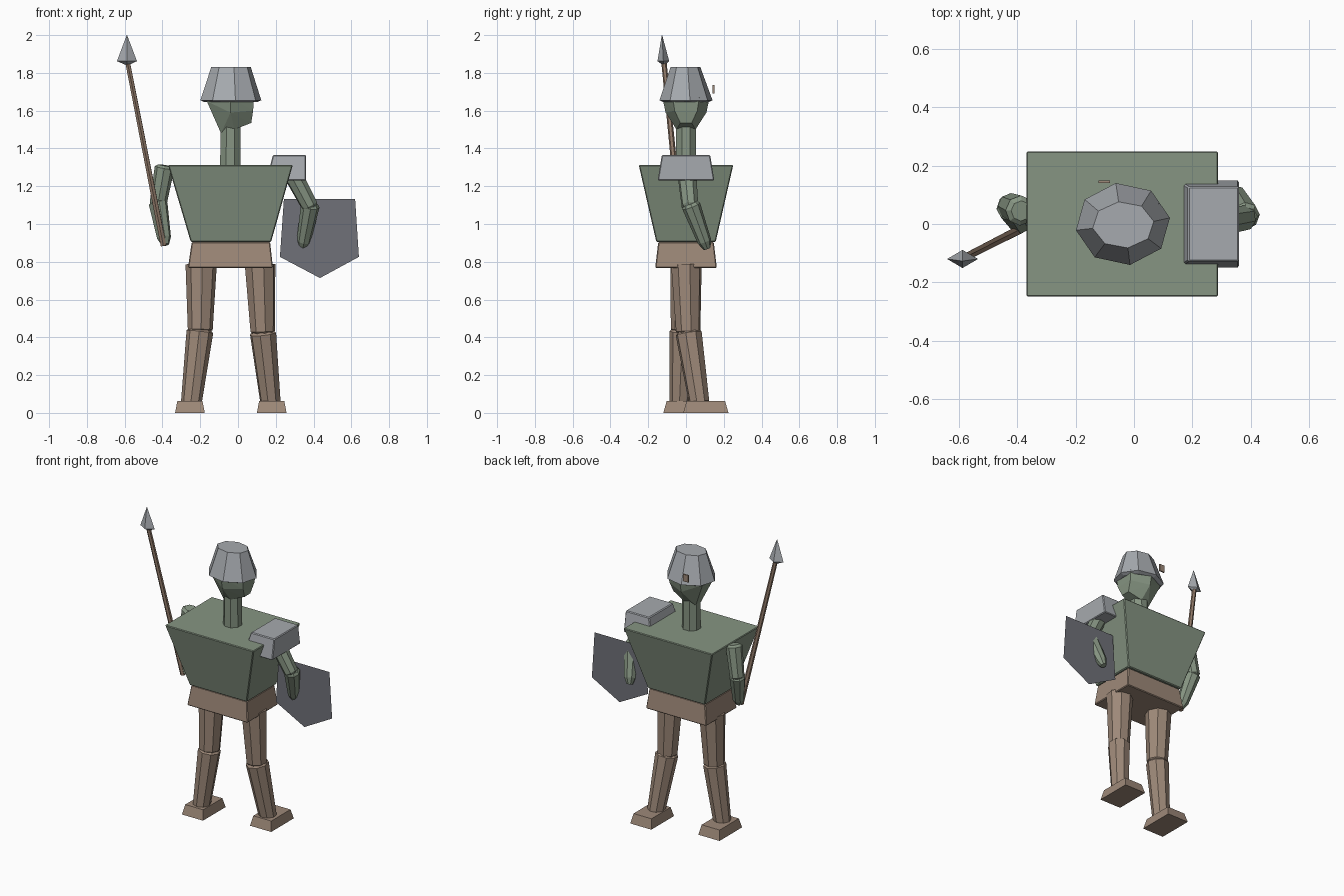
import bpy, bmesh, math
from mathutils import Vector

if "Cube" in bpy.data.objects:
    bpy.data.objects.remove(bpy.data.objects["Cube"])


def material(name, color):
    m = bpy.data.materials.new(name)
    m.diffuse_color = (*color, 1)
    m.use_nodes = True
    m.node_tree.nodes["Principled BSDF"].inputs["Base Color"].default_value = m.diffuse_color
    return m


GREEN = material("green_skin", (0.24, 0.30, 0.225))
BROWN = material("brown_leather", (0.34, 0.25, 0.19))
WOOD = material("wood", (0.29, 0.20, 0.145))
STEEL = material("light_steel", (0.38, 0.40, 0.425))
DARK = material("dark_steel", (0.16, 0.165, 0.19))


def finish(bm, name, mat, bevel=0):
    bmesh.ops.recalc_face_normals(bm, faces=bm.faces)
    me = bpy.data.meshes.new(name)
    bm.to_mesh(me)
    bm.free()
    me.materials.append(mat)
    ob = bpy.data.objects.new(name, me)
    bpy.context.collection.objects.link(ob)
    if bevel:
        mod = ob.modifiers.new("soft_edges", "BEVEL")
        mod.width, mod.segments = bevel, 1
    return ob


def skin_rings(name, rings, mat, bevel=0):
    """Bridge a list of equal-length point rings and cap both ends."""
    bm = bmesh.new()
    rows = [[bm.verts.new(p) for p in r] for r in rings]
    n = len(rows[0])
    for a, b in zip(rows, rows[1:]):
        for i in range(n):
            j = (i + 1) % n
            bm.faces.new((a[i], a[j], b[j], b[i]))
    bm.faces.new(rows[0])
    bm.faces.new(rows[-1])
    return finish(bm, name, mat, bevel)


def block(name, low, high, mat, bevel=0.005):
    """Tapered box; low and high are (x0, x1, y0, y1, z)."""
    rings = [[(x0, y0, z), (x1, y0, z), (x1, y1, z), (x0, y1, z)]
             for x0, x1, y0, y1, z in (low, high)]
    return skin_rings(name, rings, mat, bevel)


def limb(name, start, end, profile, mat, sides=8):
    """Faceted tube; profile holds (fraction along the axis, radius)."""
    a, b = Vector(start), Vector(end)
    q = (b - a).to_track_quat('Z', 'Y')
    rings = []
    for t, r in profile:
        ring = []
        for i in range(sides):
            w = math.tau * (i + 0.5) / sides
            ring.append(a.lerp(b, t) + q @ Vector((r * math.cos(w), r * math.sin(w), 0)))
        rings.append(ring)
    return skin_rings(name, rings, mat)


def oval(cx, cy, z, rx, ry, n=8, turn=0.0):
    return [(cx + rx * math.cos(math.tau * i / n + turn),
             cy + ry * math.sin(math.tau * i / n + turn), z) for i in range(n)]


# Torso, pelvis and neck
block("torso", (-0.25, 0.175, -0.157, 0.157, 0.905), (-0.37, 0.29, -0.25, 0.25, 1.312), GREEN)
block("pelvis", (-0.265, 0.185, -0.163, 0.163, 0.768), (-0.245, 0.17, -0.147, 0.147, 0.904), BROWN)
limb("neck", (-0.04, 0, 1.30), (-0.04, 0, 1.52), [(0, 0.059), (1, 0.057)], GREEN)

# Angular head, chin turned to the side
half = [(-0.165, 0.06, 1.65), (-0.09, 0.025, 1.48), (-0.02, 0.05, 1.50),
        (0.07, 0.03, 1.535), (0.08, 0.06, 1.60), (-0.04, 0.108, 1.59),
        (-0.04, 0.125, 1.67), (0.085, 0.07, 1.67), (-0.15, 0.06, 1.67)]
bm = bmesh.new()
for x, y, z in half:
    for s in (-1, 1):
        bm.verts.new((x, s * y, z))
res = bmesh.ops.convex_hull(bm, input=bm.verts)
bmesh.ops.delete(bm, geom=[v for v in bm.verts if not v.link_faces], context='VERTS')
finish(bm, "head", GREEN)

# Helmet with a short underside lip, and the loose plate behind it
skin_rings("helmet", [oval(-0.038, 0, 1.645, 0.14, 0.12, turn=0.15),
                      oval(-0.038, 0, 1.655, 0.163, 0.142, turn=0.15),
                      oval(-0.037, -0.003, 1.83, 0.106, 0.08, turn=0.15)], STEEL)
block("helmet_tag", (-0.121, -0.082, 0.141, 0.15, 1.69), (-0.121, -0.082, 0.141, 0.15, 1.737), BROWN, 0)

# Shoulder guard
block("shoulder_guard", (0.15, 0.36, -0.15, 0.15, 1.23), (0.185, 0.36, -0.128, 0.128, 1.365), STEEL)

# Arms: name, shoulder, elbow, hand tip
arms = [("right", (-0.387, 0.045, 1.31), (-0.425, 0.062, 1.095), (-0.385, -0.01, 0.89)),
        ("left", (0.26, 0.0, 1.32), (0.385, 0.022, 1.085), (0.34, 0.112, 0.87))]
for side, shoulder, elbow, hand in arms:
    limb(side + "_upper_arm", shoulder, elbow,
         [(0, 0.035), (0.06, 0.052), (0.95, 0.045), (1, 0.035)], GREEN)
    limb(side + "_forearm", Vector(elbow) + Vector((0, 0, 0.025)), hand,
         [(0, 0.038), (0.06, 0.05), (0.84, 0.037), (1, 0.02)], GREEN)

# Legs: name, hip, knee, ankle, foot corner
legs = [("right", (-0.195, 0, 0.785), (-0.2, -0.015, 0.43), (-0.247, -0.032, 0.055), (-0.333, -0.12)),
        ("left", (0.117, 0.002, 0.785), (0.131, 0.012, 0.42), (0.172, 0.07, 0.055), (0.1, -0.015))]
for side, hip, knee, ankle, (fx, fy) in legs:
    limb(side + "_thigh", hip, knee, [(0, 0.083), (0.97, 0.066), (1, 0.055)], BROWN)
    limb(side + "_shin", Vector(knee) + Vector((0, 0, 0.015)), ankle,
         [(0, 0.055), (0.04, 0.071), (1, 0.055)], BROWN)
    block(side + "_foot", (fx, fx + 0.157, fy, fy + 0.24, 0),
          (fx + 0.012, fx + 0.145, fy + 0.018, fy + 0.222, 0.063), BROWN, 0)

# Spear shaft and flattened diamond head
limb("spear_shaft", (-0.394, -0.02, 0.885), (-0.585, -0.117, 1.86), [(0, 0.017), (1, 0.014)], WOOD, 6)
skin_rings("spear_head", [oval(-0.586, -0.118, 1.842, 0.008, 0.006, 4),
                          oval(-0.588, -0.12, 1.862, 0.053, 0.031, 4),
                          oval(-0.588, -0.127, 2.0, 0.001, 0.001, 4)], STEEL)

# Flat pointed shield
bm = bmesh.new()
bm.faces.new([bm.verts.new((x, 0.085, z)) for x, z in
              ((0.243, 1.133), (0.222, 0.826), (0.434, 0.714), (0.64, 0.826), (0.62, 1.133))])
finish(bm, "shield", DARK)
